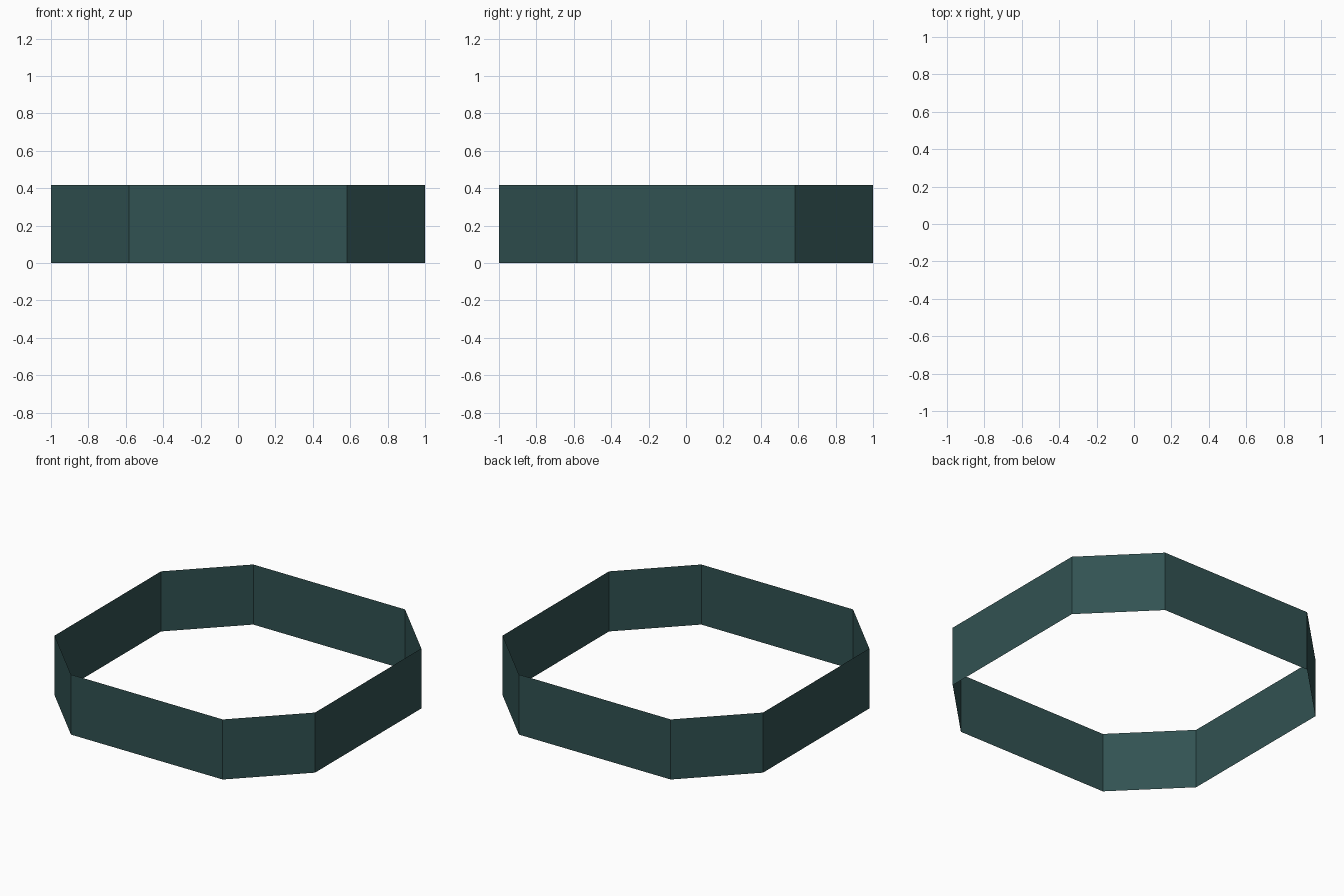
import bpy
import bmesh

if "Cube" in bpy.data.objects:
    bpy.data.objects.remove(bpy.data.objects["Cube"])

HALF = 1.0       # half width of the ring
FLAT = 0.583     # half length of each long side
HEIGHT = 0.417

# Dark teal material
teal = bpy.data.materials.new("dark_teal")
teal.diffuse_color = (0.031, 0.085, 0.085, 1.0)
teal.use_nodes = True
teal.node_tree.nodes["Principled BSDF"].inputs["Base Color"].default_value = teal.diffuse_color

# Open octagonal band: a profile with cut corners, extruded upward
bm = bmesh.new()
profile = []
dx, dy = 1, 0
for _ in range(4):
    for s in (-1, 1):
        x = dx * HALF - dy * FLAT * s
        y = dy * HALF + dx * FLAT * s
        profile.append(bm.verts.new((x, y, 0)))
    dx, dy = -dy, dx
edges = [bm.edges.new((profile[i], profile[(i + 1) % 8])) for i in range(8)]
ret = bmesh.ops.extrude_edge_only(bm, edges=edges)
top = [g for g in ret["geom"] if isinstance(g, bmesh.types.BMVert)]
bmesh.ops.translate(bm, verts=top, vec=(0, 0, HEIGHT))

# Make every wall face outward
bm.normal_update()
for face in bm.faces:
    if face.normal.dot(face.calc_center_median()) < 0:
        face.normal_flip()

mesh = bpy.data.meshes.new("octagonal_wall")
bm.to_mesh(mesh)
bm.free()
mesh.materials.append(teal)
wall = bpy.data.objects.new("octagonal_wall", mesh)
bpy.context.collection.objects.link(wall)
